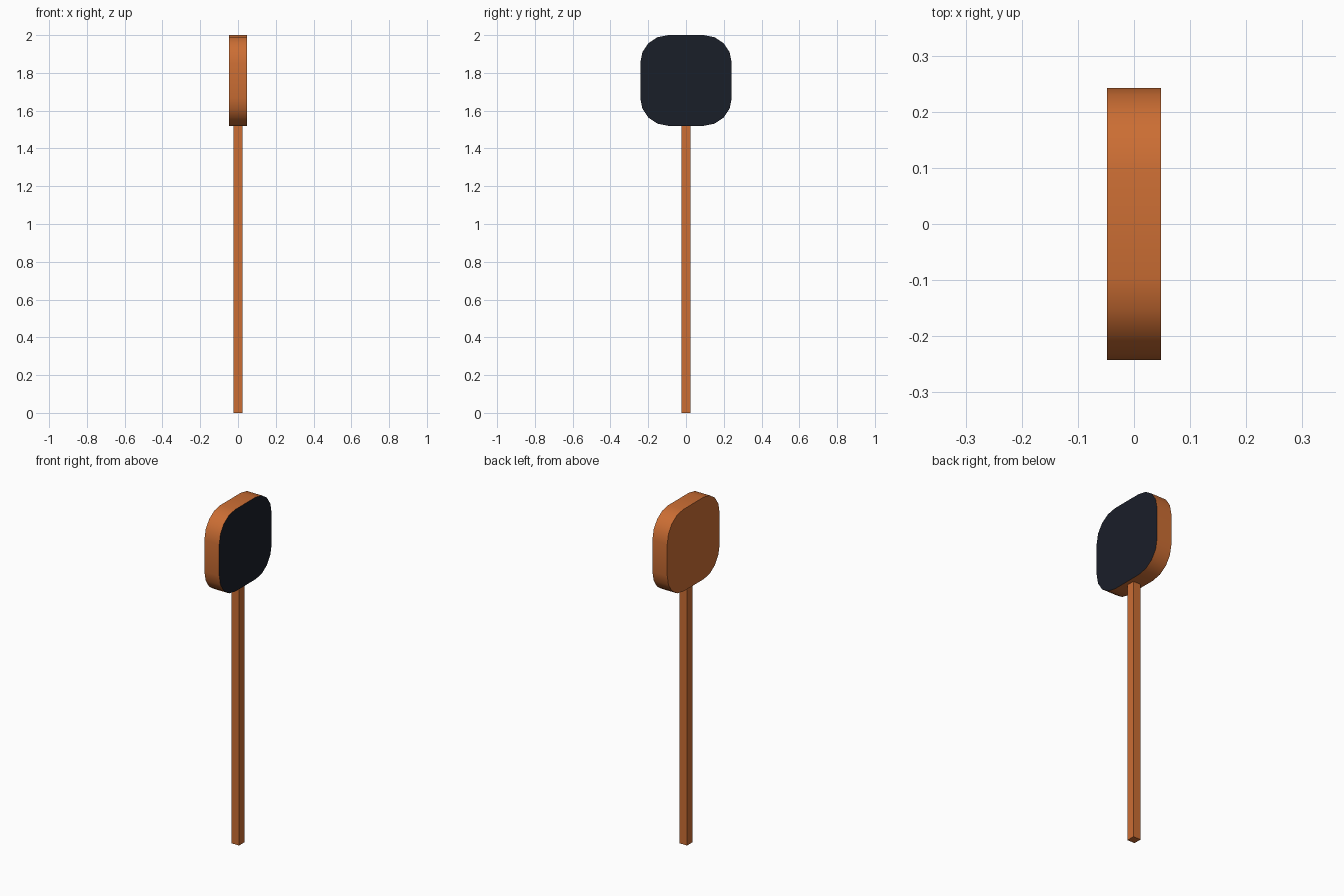
import bpy, bmesh
from mathutils import Matrix

if "Cube" in bpy.data.objects:
    bpy.data.objects.remove(bpy.data.objects["Cube"])


def material(name, color):
    m = bpy.data.materials.new(name)
    m.diffuse_color = (*color, 1)
    m.use_nodes = True
    m.node_tree.nodes["Principled BSDF"].inputs["Base Color"].default_value = m.diffuse_color
    return m


orange = material("orange", (0.60, 0.155, 0.034))
dark = material("dark", (0.010, 0.013, 0.022))


def box(bm, size, center):
    bmesh.ops.create_cube(bm, size=1, matrix=Matrix.Translation(center) @ Matrix.Diagonal((*size, 1)))


def finish(bm, name):
    mesh = bpy.data.meshes.new(name)
    bm.to_mesh(mesh)
    bm.free()
    ob = bpy.data.objects.new(name, mesh)
    bpy.context.collection.objects.link(ob)
    mesh.materials.append(orange)
    mesh.materials.append(dark)
    return ob


# Square pole
bm = bmesh.new()
box(bm, (0.048, 0.048, 1.52), (0, 0, 0.76))
finish(bm, "pole")

# Rounded-square head, with a dark face on the right side
bm = bmesh.new()
box(bm, (0.096, 0.484, 0.48), (0, 0, 1.76))
corners = [e for e in bm.edges if abs(e.verts[0].co.x - e.verts[1].co.x) > 0.05]
bmesh.ops.bevel(bm, geom=corners, offset=0.147, segments=4, profile=0.5, affect='EDGES')
bm.normal_update()
for f in bm.faces:
    f.material_index = 1 if f.normal.x > 0.9 else 0
head = finish(bm, "head")

# Smooth rim, sharp face borders
bpy.context.view_layer.objects.active = head
head.select_set(True)
bpy.ops.object.shade_smooth_by_angle()
